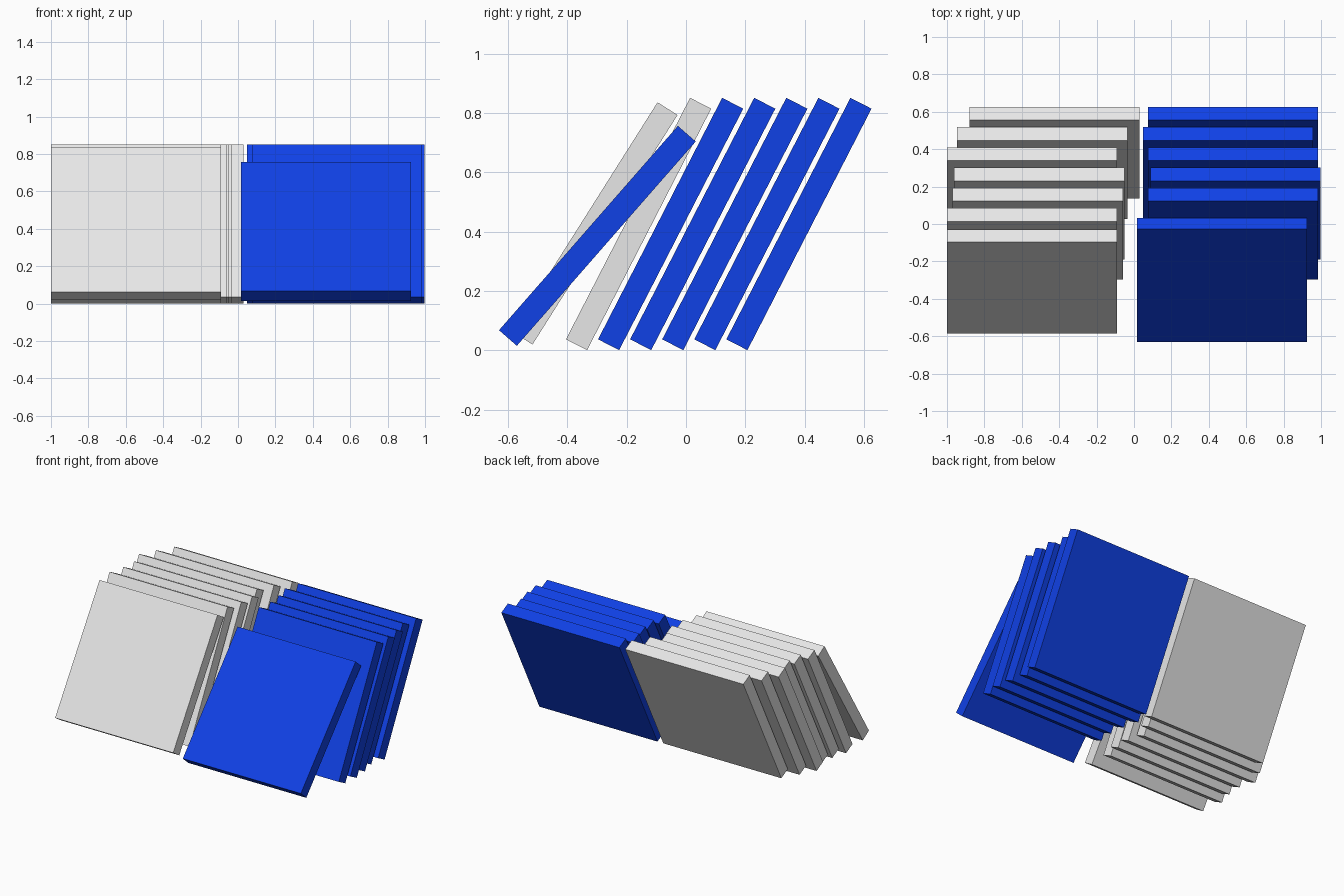
import bpy
import bmesh
from math import radians
from mathutils import Matrix, Vector

cube = bpy.data.objects.get("Cube")
if cube:
    bpy.data.objects.remove(cube, do_unlink=True)


def material(name, colour):
    m = bpy.data.materials.new(name)
    m.use_nodes = True
    m.diffuse_color = colour
    m.node_tree.nodes["Principled BSDF"].inputs["Base Color"].default_value = colour
    return m


white = material("white", (0.8, 0.8, 0.8, 1))
blue = material("blue", (0.005, 0.052, 0.79, 1))

WIDTH, THICKNESS, HEIGHT = 0.91, 0.08, 0.916
LEAN, SPACING = 27.2, 0.1082
BACK_Y, CENTRE_Z = 0.381, 0.426


def tile(name, mat, x, y, z, lean):
    """Square slab whose top leans towards the back."""
    bm = bmesh.new()
    bmesh.ops.create_cube(bm, size=1)
    bmesh.ops.scale(bm, vec=Vector((WIDTH, THICKNESS, HEIGHT)), verts=bm.verts)
    turn = Matrix.Rotation(radians(-lean), 4, "X")
    bmesh.ops.transform(bm, matrix=turn, verts=bm.verts)
    mesh = bpy.data.meshes.new(name)
    bm.to_mesh(mesh)
    bm.free()
    mesh.materials.append(mat)
    ob = bpy.data.objects.new(name, mesh)
    ob.location = (x, y, z)
    bpy.context.collection.objects.link(ob)


def leaning_row(name, mat, left_edges):
    """Parallel tiles from back to front, each shifted a little sideways."""
    for i, edge in enumerate(left_edges):
        tile(f"{name}_{i + 1}", mat, edge + WIDTH / 2,
             BACK_Y - i * SPACING, CENTRE_Z, LEAN)


# Two rows of leaning tiles
leaning_row("white_tile", white, [-0.88, -0.945, -1.0, -0.962, -0.97, -1.0])
leaning_row("blue_tile", blue, [0.075, 0.048, 0.075, 0.088, 0.075])

# Front tile of each row lies back further
tile("white_front_tile", white, -0.545, -0.307, 0.428, 32.3)
tile("blue_front_tile", blue, 0.471, -0.299, 0.386, 41.2)
